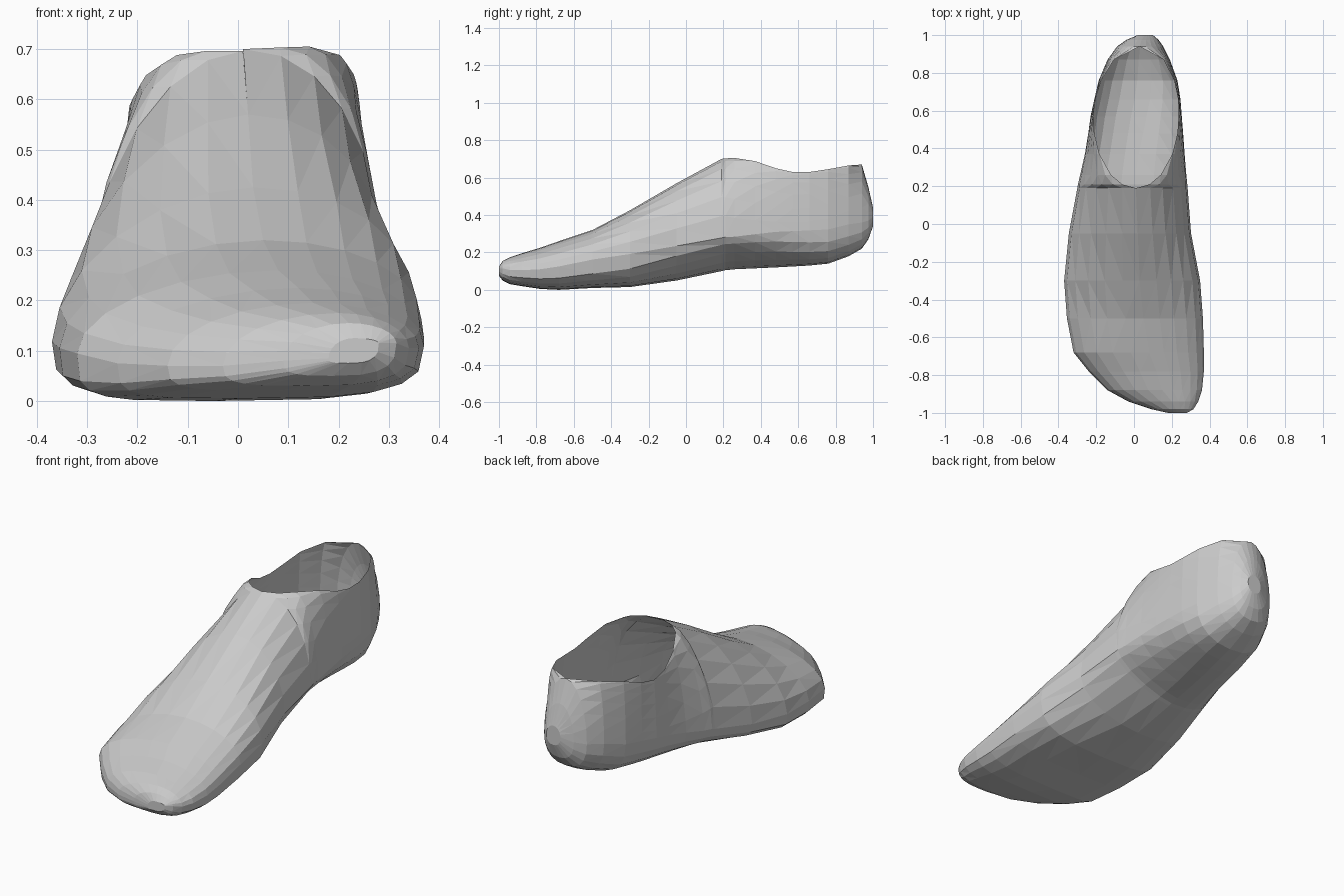
import bpy, bmesh
from math import sin, cos, pi, sqrt

if "Cube" in bpy.data.objects:
    bpy.data.objects.remove(bpy.data.objects["Cube"])

# Cross-sections from toe to heel:
# y, sole z, widest z, top z, left x, right x, crest x
SECTIONS = [
    (-1.0, .075, .10, .125, .18, .28, .23),
    (-.98, .05, .10, .155, .09, .315, .22),
    (-.94, .03, .09, .175, -.03, .34, .20),
    (-.88, .02, .09, .195, -.14, .36, .15),
    (-.78, .005, .095, .225, -.24, .37, .12),
    (-.68, 0, .11, .26, -.32, .37, .08),
    (-.50, .01, .13, .32, -.355, .365, .05),
    (-.30, .015, .15, .425, -.37, .35, .03),
    (-.05, .05, .19, .57, -.345, .302, .02),
    (.19, .10, .24, .70, -.30, .284, .01),
    (.21, .105, .245, .703, -.297, .282, .01),
    (.26, .11, .25, .705, -.285, .277, .01),
    (.37, .115, .27, .688, -.26, .268, .01),
    (.48, .12, .29, .65, -.242, .26, .01),
    (.57, .125, .30, .63, -.23, .253, .01),
    (.66, .13, .31, .63, -.21, .246, .015),
    (.76, .14, .32, .645, -.187, .23, .02),
    (.87, .18, .35, .665, -.14, .19, .025),
    (.94, .22, .36, .67, -.09, .155, .03),
    (.975, .27, .37, .55, -.04, .13, .04),
    (1.0, .34, .39, .44, .02, .10, .06),
]
LOW, HIGH = 5, 6


def bump(y, centre, width):
    """Smooth 0-1-0 weight along the length."""
    t = (y - centre) / width
    return (1 - t * t) ** 2 if abs(t) < 1 else 0


def half_section(y, zb, zm, zt, side_x, mid_x, top_x, e_low, e_top):
    """Points from sole centre, round the widest point, up to the top edge."""
    pts = []
    for i in range(LOW):
        a = pi / 2 * i / LOW
        pts.append((mid_x + (side_x - mid_x) * sin(a) ** (2 / e_low), y,
                    zm - (zm - zb) * cos(a) ** (2 / e_low)))
    for i in range(HIGH + 1):
        a = pi / 2 * i / HIGH
        c = cos(a) ** (2 / e_top) if i < HIGH else 0
        pts.append((top_x + (side_x - top_x) * c, y,
                    zm + (zt - zm) * sin(a) ** (2 / e_top)))
    return pts


# Loft the shoe upper and sole as one open shell
bm = bmesh.new()
rows = []
for y, zb, zm, zt, xl, xr, crest in SECTIONS:
    # Elliptical ankle opening
    opening = sqrt(max(0, 1 - ((y - .565) / .375) ** 2))
    rim = .226 * opening
    e = 2 - .6 * opening ** 2
    # Hollow arch on the inner (right) side, flat forefoot, rolled outer side
    arch = bump(y, .2, .65)
    fore = bump(y, -.6, .7)
    mid = (xl + xr) / 2 - .06 * arch - .08 * bump(y, -.6, .5)
    tilt = bump(y, -.1, 1.0)
    zl, zr = zm - .035 * tilt, zm + .045 * tilt
    if y < -.75:
        zl = zm - .02
    if y < -.5:
        zr = zm + .015
    drop = .05 * bump(y, .48, .34)
    left = half_section(y, zb, max(zl, zb + .01), zt - drop, xl, mid,
                        crest - rim, 2.4 + 2 * fore, e - .22 * tilt)
    right = half_section(y, zb, zr, zt, xr, mid, crest + rim,
                         2.4 + fore - .9 * arch, e + .12 * tilt)
    rows.append([bm.verts.new(p) for p in left[::-1] + right[1:]])

for a, b in zip(rows, rows[1:]):
    for i in range(len(a) - 1):
        bm.faces.new((a[i], a[i + 1], b[i + 1], b[i]))

# Close toe tip and heel back, then weld the crest
bm.faces.new(rows[0])
bm.faces.new(rows[-1])
bmesh.ops.remove_doubles(bm, verts=bm.verts, dist=.0005)
bmesh.ops.triangulate(bm, faces=bm.faces)
bmesh.ops.recalc_face_normals(bm, faces=bm.faces)

mesh = bpy.data.meshes.new("shoe_shell")
bm.to_mesh(mesh)
bm.free()
bpy.context.collection.objects.link(bpy.data.objects.new("shoe_shell", mesh))
